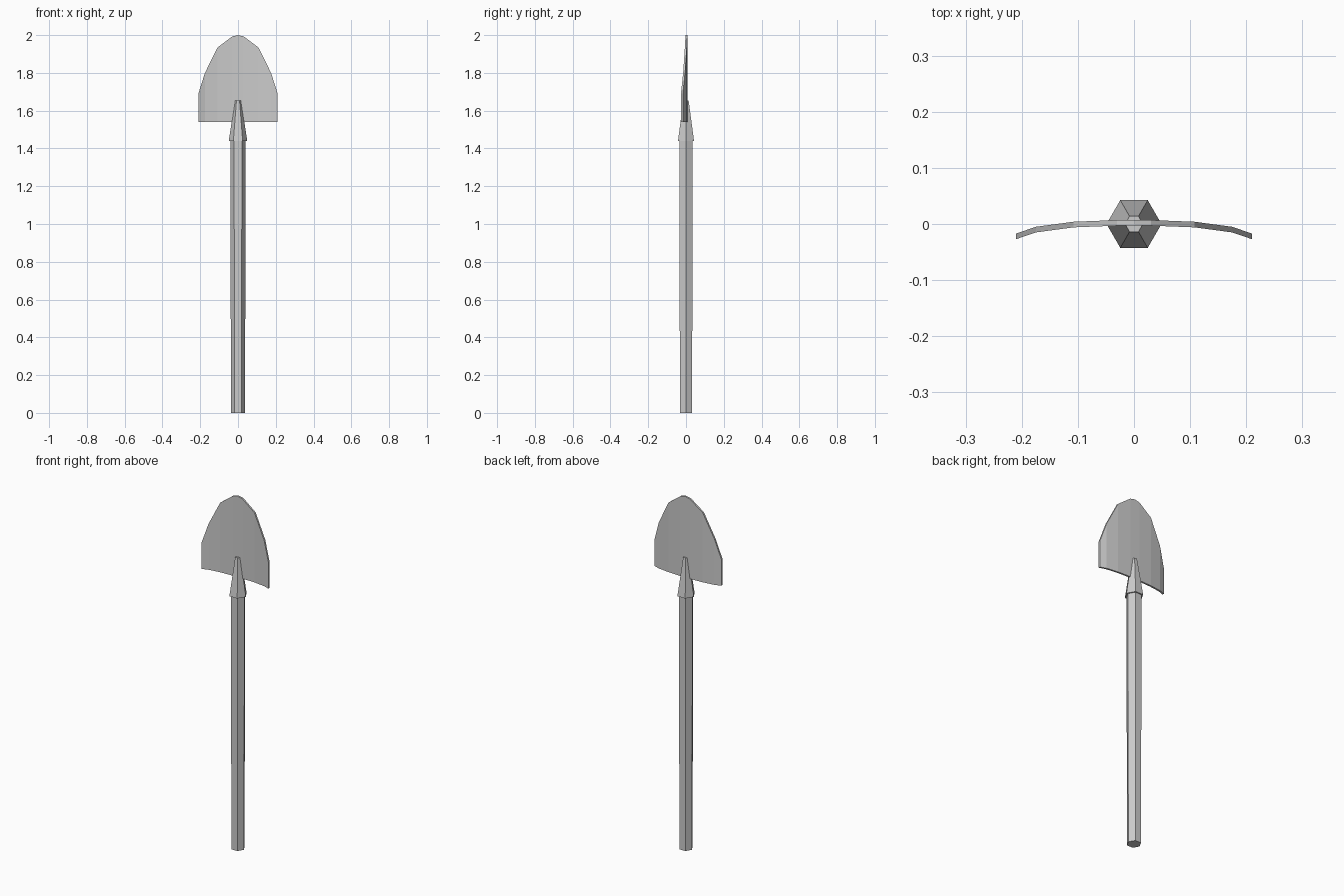
import bpy
import bmesh
import math

cube = bpy.data.objects.get("Cube")
if cube:
    bpy.data.objects.remove(cube, do_unlink=True)

# One plain grey for the whole tool
grey = bpy.data.materials.new("plain grey")
grey.use_nodes = True
colour = (0.6, 0.6, 0.6, 1)
grey.diffuse_color = colour
grey.node_tree.nodes["Principled BSDF"].inputs["Base Color"].default_value = colour


def finish(name, bm):
    bmesh.ops.recalc_face_normals(bm, faces=bm.faces[:])
    mesh = bpy.data.meshes.new(name)
    bm.to_mesh(mesh)
    bm.free()
    mesh.materials.append(grey)
    obj = bpy.data.objects.new(name, mesh)
    bpy.context.collection.objects.link(obj)
    return obj


def hex_column(name, rings):
    """Loft six-sided rings given as (radius, height)."""
    bm = bmesh.new()
    loops = []
    for radius, z in rings:
        angles = [i * math.pi / 3 for i in range(6)]
        loops.append([bm.verts.new((radius * math.cos(a), radius * math.sin(a), z))
                      for a in angles])
    for low, high in zip(loops, loops[1:]):
        for i in range(6):
            j = (i + 1) % 6
            bm.faces.new((low[i], low[j], high[j], high[i]))
    bm.faces.new(loops[0])
    bm.faces.new(loops[-1])
    return finish(name, bm)


# Wooden shaft and tapered socket
hex_column("shaft", [(0.037, 0), (0.041, 1.44)])
hex_column("socket", [(0.049, 1.44), (0.016, 1.655)])

# Curved blade: half profile of (x, front y, top z), mirrored into columns
half = [(0.03, -0.003, 1.993), (0.108, -0.006, 1.935),
        (0.175, -0.015, 1.80), (0.21, -0.027, 1.69)]
profile = [(-x, y, z) for x, y, z in reversed(half)] + [(0, -0.003, 2.0)] + half
bottom, thickness = 1.54, 0.01

bm = bmesh.new()
columns = []
for x, y, top in profile:
    corners = [(y, bottom), (y + thickness, bottom), (y + thickness, top), (y, top)]
    columns.append([bm.verts.new((x, cy, cz)) for cy, cz in corners])
for a, b in zip(columns, columns[1:]):
    for i in range(4):
        j = (i + 1) % 4
        bm.faces.new((a[i], a[j], b[j], b[i]))
bm.faces.new(columns[0])
bm.faces.new(columns[-1])
finish("blade", bm)
